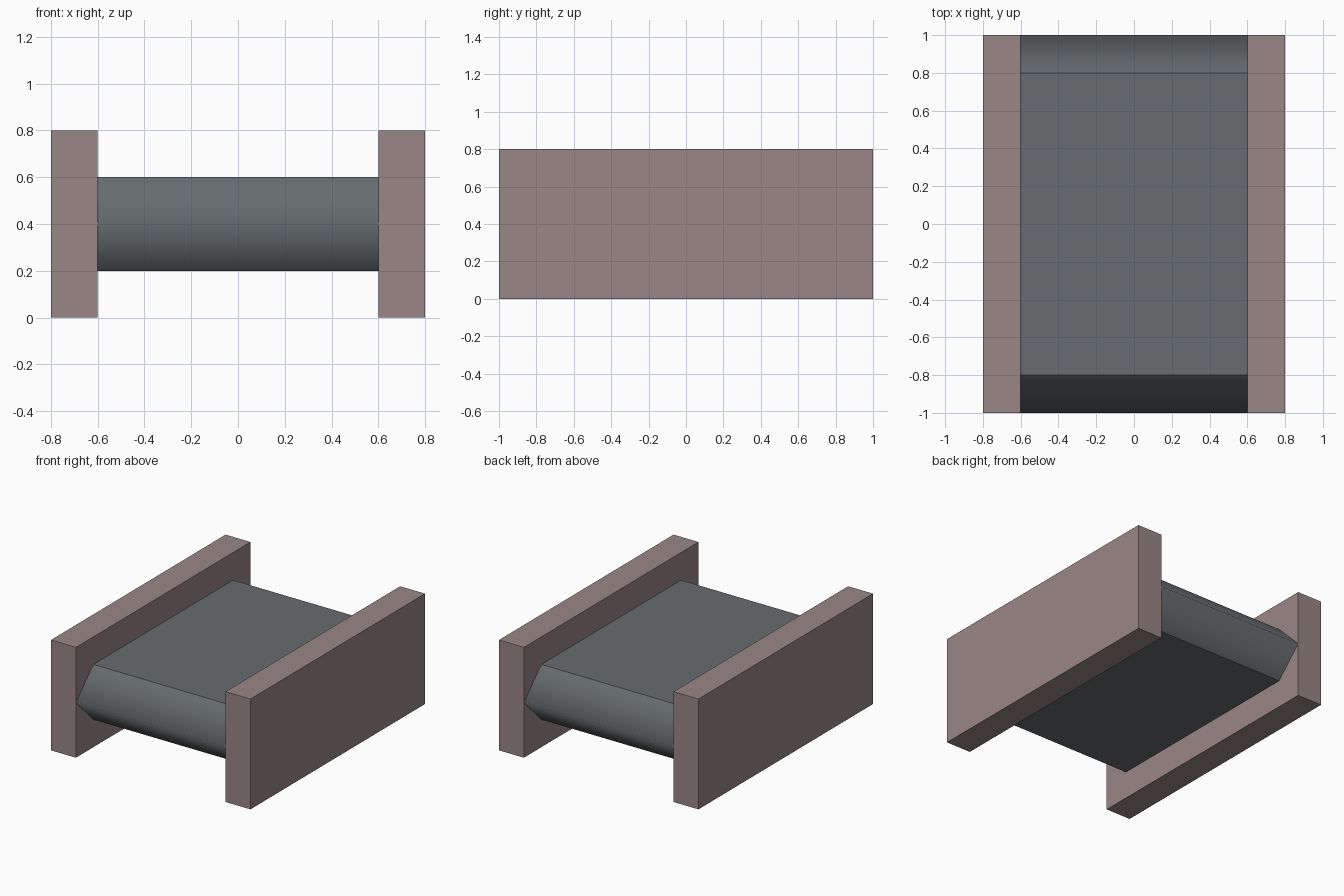
import bpy, bmesh

if "Cube" in bpy.data.objects:
    bpy.data.objects.remove(bpy.data.objects["Cube"])


def material(name, rgb):
    m = bpy.data.materials.new(name)
    m.diffuse_color = (*rgb, 1)
    m.use_nodes = True
    m.node_tree.nodes["Principled BSDF"].inputs["Base Color"].default_value = m.diffuse_color
    return m


rose = material("dusty rose", (0.32, 0.245, 0.24))
grey = material("slate grey", (0.135, 0.15, 0.16))


def prism(name, profile, x0, x1, mat, smooth=False):
    """Extrude a (y, z) profile along x from x0 to x1."""
    bm = bmesh.new()
    face = bm.faces.new([bm.verts.new((x0, y, z)) for y, z in profile])
    ext = bmesh.ops.extrude_face_region(bm, geom=[face])
    moved = [g for g in ext["geom"] if isinstance(g, bmesh.types.BMVert)]
    bmesh.ops.translate(bm, verts=moved, vec=(x1 - x0, 0, 0))
    bmesh.ops.recalc_face_normals(bm, faces=bm.faces[:])
    if smooth:
        # Only the outermost tips (|y| = 1) shade smoothly; all else is crisp
        for f in bm.faces:
            f.smooth = True
        for e in bm.edges:
            along_x = abs(e.verts[0].co.x - e.verts[1].co.x) > 0.01
            e.smooth = along_x and abs(e.verts[0].co.y) > 0.95
    mesh = bpy.data.meshes.new(name)
    bm.to_mesh(mesh)
    bm.free()
    mesh.materials.append(mat)
    obj = bpy.data.objects.new(name, mesh)
    bpy.context.collection.objects.link(obj)
    return obj


# Side plates
plate = [(-1, 0), (1, 0), (1, 0.8), (-1, 0.8)]
prism("left_plate", plate, -0.8, -0.6, rose)
prism("right_plate", plate, 0.6, 0.8, rose)

# Central slab with pointed front and back
slab = [(-1, 0.4), (-0.8, 0.2), (0.8, 0.2), (1, 0.4), (0.8, 0.6), (-0.8, 0.6)]
prism("centre_slab", slab, -0.6, 0.6, grey, smooth=True)
